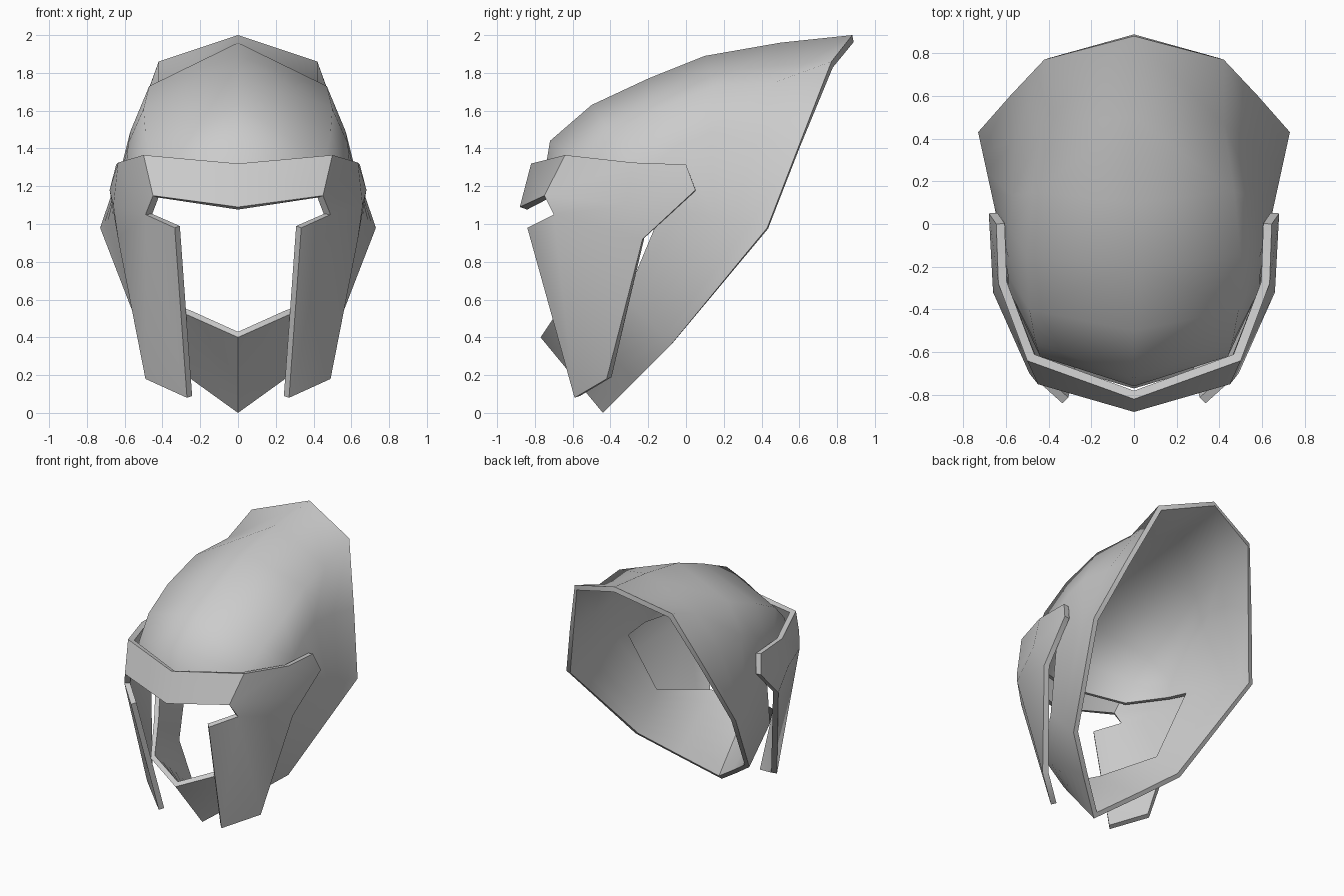
import bpy
import bmesh
from mathutils import Vector

cube = bpy.data.objects.get("Cube")
if cube:
    bpy.data.objects.remove(cube, do_unlink=True)

steel = bpy.data.materials.new("plain_grey")
steel.use_nodes = True
GREY = (0.6, 0.6, 0.6, 1)
steel.diffuse_color = GREY
steel.node_tree.nodes["Principled BSDF"].inputs["Base Color"].default_value = GREY


def plate(name, points, faces, thickness):
    """Mirrored sheet, thickened inwards, smooth with crisp borders."""
    bm = bmesh.new()
    verts = [bm.verts.new(p) for p in points]
    for f in faces:
        bm.faces.new([verts[i] for i in f])
    bmesh.ops.recalc_face_normals(bm, faces=bm.faces)
    middle = Vector((0, 0, 0.9))
    if sum(f.normal.dot(f.calc_center_median() - middle) for f in bm.faces) < 0:
        bmesh.ops.reverse_faces(bm, faces=bm.faces)
    mesh = bpy.data.meshes.new(name)
    bm.to_mesh(mesh)
    bm.free()
    mesh.materials.append(steel)
    ob = bpy.data.objects.new(name, mesh)
    bpy.context.collection.objects.link(ob)
    bpy.ops.object.select_all(action='DESELECT')
    ob.select_set(True)
    bpy.context.view_layer.objects.active = ob
    mirror = ob.modifiers.new("mirror", 'MIRROR')
    mirror.use_clip = True
    solid = ob.modifiers.new("thickness", 'SOLIDIFY')
    solid.thickness = thickness
    solid.offset = -1
    solid.use_even_offset = True
    for m in ("mirror", "thickness"):
        bpy.ops.object.modifier_apply(modifier=m)
    bpy.ops.object.shade_smooth_by_angle(angle=0.87)
    return ob


def straight(a, b, n=7):
    """Evenly spaced points from the back rim to the face opening."""
    a, b = Vector(a), Vector(b)
    return [a.lerp(b, i / (n - 1)) for i in range(n)]


# Shell: strips from the back rim to the face opening, crown to chin
crown = [(0, .88, 2), (0, .5, 1.96), (0, .1, 1.89), (0, -.2, 1.77),
         (0, -.5, 1.63), (0, -.72, 1.44), (0, -.76, 1.2)]
shoulder = [(.42, .77, 1.86), (.42, .47, 1.75), (.47, .15, 1.73), (.5, -.15, 1.61),
            (.49, -.4, 1.48), (.46, -.56, 1.33), (.44, -.62, 1.17)]
temple = [(.58, .6, 1.42), (.56, .38, 1.46), (.57, .13, 1.49), (.58, -.03, 1.43),
          (.59, -.15, 1.33), (.59, -.24, 1.22), (.59, -.3, 1.13)]
strips = [crown, shoulder, temple,
          straight((.73, .43, .98), (.61, -.12, 1.09)),
          straight((.49, -.08, .36), (.5, -.32, .61)),
          straight((.25, -.26, .18), (.27, -.69, .52)),
          straight((0, -.44, 0), (0, -.77, .4))]
points = [p for s in strips for p in s]
rows = len(crown)
faces = [(c * rows + r, c * rows + r + 1, (c + 1) * rows + r + 1, (c + 1) * rows + r)
         for c in range(len(strips) - 1) for r in range(rows - 1)]
plate("helmet_shell", points, faces, 0.035)

# Visor: brow band, temple wing and hanging cheek guard
visor = [(0, -.82, 1.32), (.5, -.64, 1.365), (.635, -.28, 1.325), (.645, 0, 1.315),
         (.68, .05, 1.18), (0, -.88, 1.09), (.45, -.75, 1.15), (.49, -.7, 1.05),
         (.335, -.84, .98), (.27, -.59, .08), (.49, -.42, .18), (.635, -.23, .92),
         (.66, -.32, 1.1)]
visor_faces = [(0, 5, 6, 1), (1, 6, 7, 12, 2), (2, 12, 4, 3), (12, 11, 4),
               (7, 8, 9, 10), (7, 10, 11, 12)]
plate("visor_and_cheek_guards", visor, visor_faces, 0.04)
